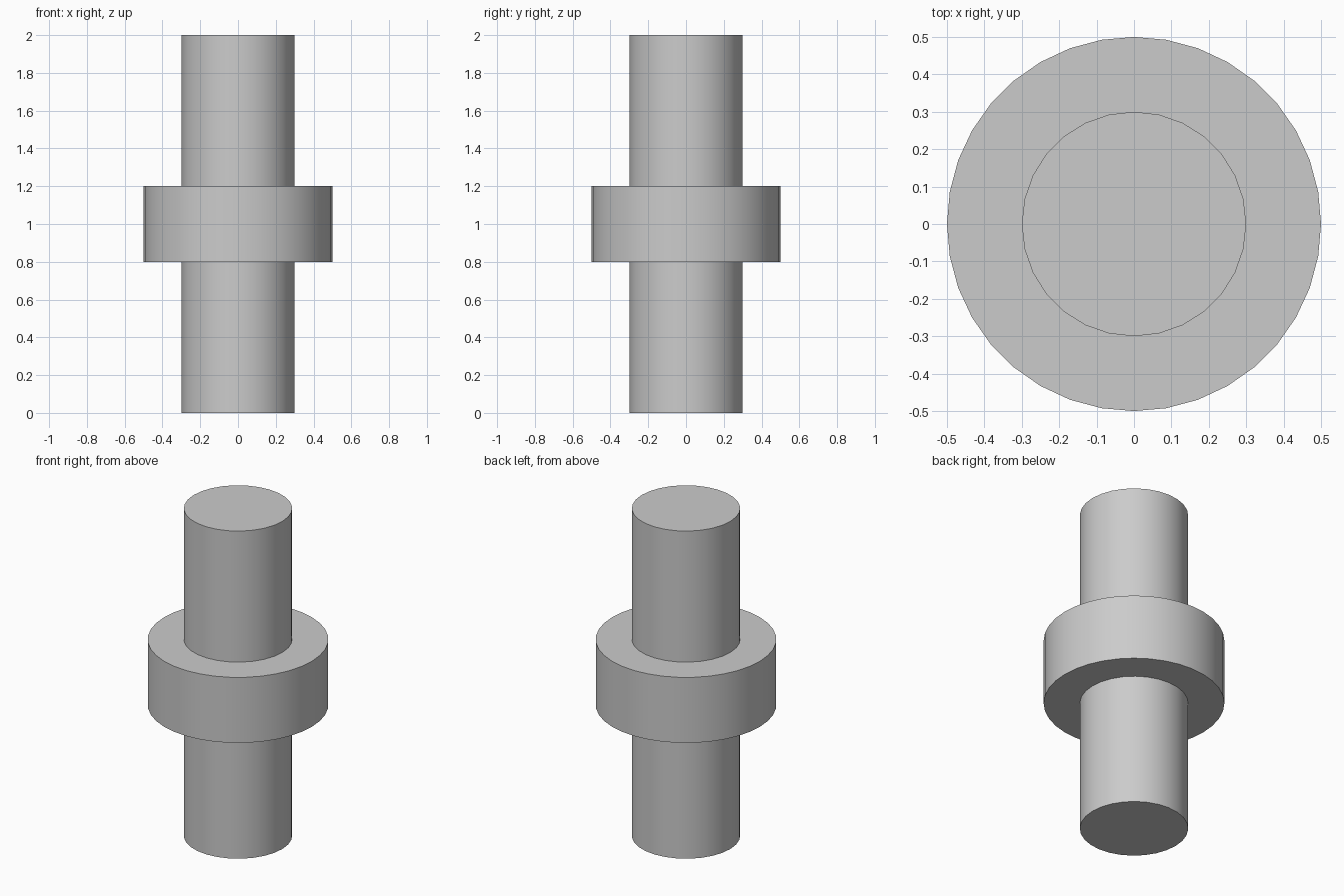
import bpy
import math

cube = bpy.data.objects.get("Cube")
if cube:
    bpy.data.objects.remove(cube, do_unlink=True)

# Single grey material
GREY = (0.6, 0.6, 0.6, 1.0)
grey = bpy.data.materials.new("light_grey")
grey.use_nodes = True
grey.diffuse_color = GREY
for node in grey.node_tree.nodes:
    if node.type == "BSDF_PRINCIPLED":
        node.inputs["Base Color"].default_value = GREY


def cylinder(name, radius, bottom, top, sides):
    """Upright capped cylinder with smooth walls and sharp rims."""
    bpy.ops.mesh.primitive_cylinder_add(
        vertices=sides, radius=radius, depth=top - bottom,
        location=(0, 0, (bottom + top) / 2))
    obj = bpy.context.object
    obj.name = obj.data.name = name
    obj.data.materials.append(grey)
    bpy.ops.object.shade_smooth_by_angle(angle=math.radians(30))
    return obj


# Full-height shaft with a wider collar around its middle
cylinder("shaft", 0.3, 0.0, 2.0, 28)
cylinder("collar", 0.5, 0.8, 1.2, 36)
